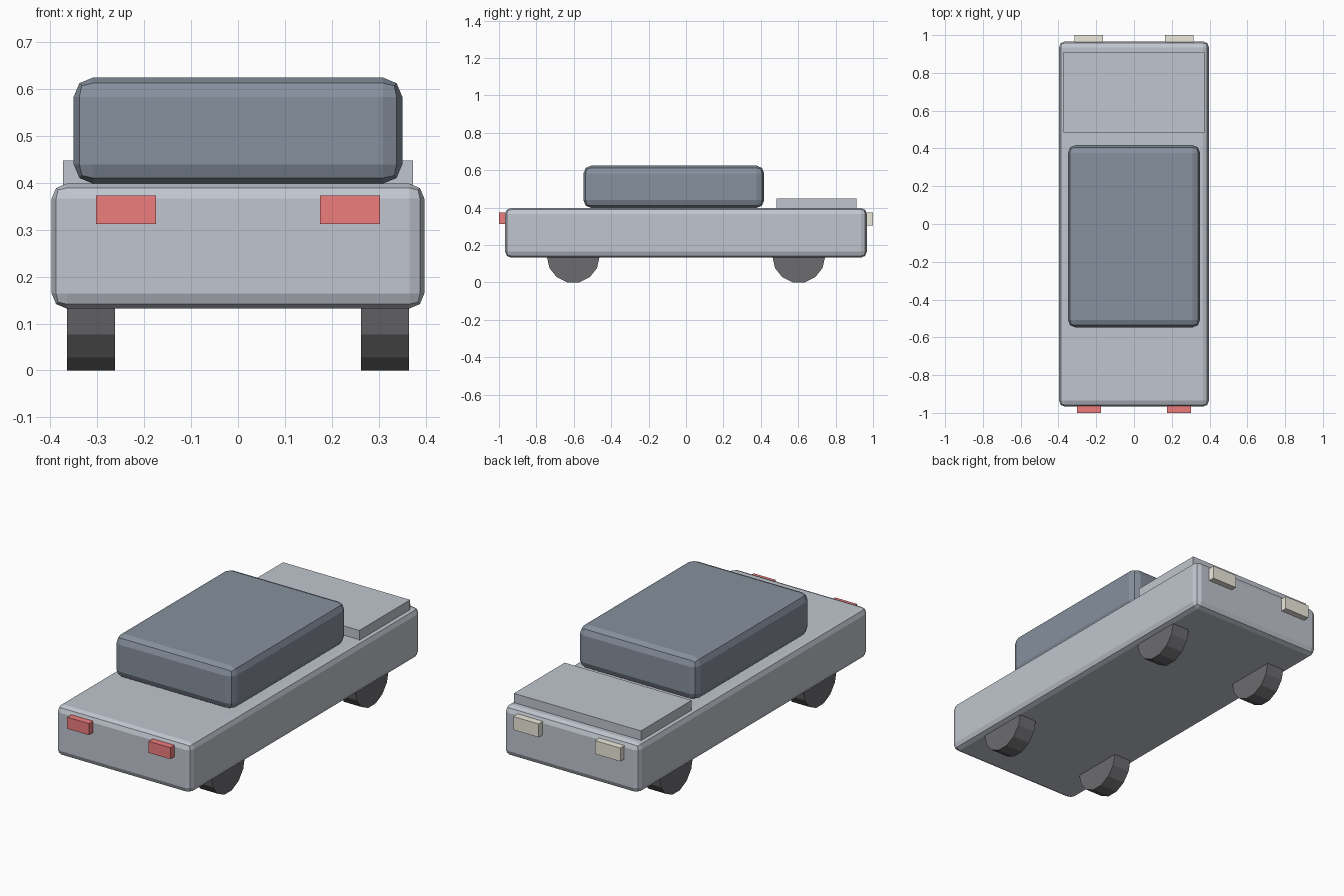
import bpy
import math

if "Cube" in bpy.data.objects:
    bpy.data.objects.remove(bpy.data.objects["Cube"])


def material(name, rgb):
    m = bpy.data.materials.new(name)
    m.diffuse_color = (*rgb, 1)
    m.use_nodes = True
    m.node_tree.nodes["Principled BSDF"].inputs["Base Color"].default_value = m.diffuse_color
    return m


paint = material("paint", (0.53, 0.56, 0.62))
glass = material("dark_glass", (0.24, 0.28, 0.34))
rubber = material("rubber", (0.15, 0.15, 0.16))
red = material("red_lamp", (0.85, 0.2, 0.2))
cream = material("cream_lamp", (0.85, 0.82, 0.72))


def box(name, lo, hi, mat, bevel=0):
    centre = [(a + b) / 2 for a, b in zip(lo, hi)]
    bpy.ops.mesh.primitive_cube_add(size=1, location=centre)
    ob = bpy.context.object
    ob.name = name
    ob.scale = [b - a for a, b in zip(lo, hi)]
    bpy.ops.object.transform_apply(location=False, rotation=False, scale=True)
    ob.data.materials.append(mat)
    if bevel:
        mod = ob.modifiers.new("rounded_edges", 'BEVEL')
        mod.width = bevel
        mod.segments = 2
    return ob


# Body, cabin and raised hood
box("body", (-0.397, -0.967, 0.132), (0.397, 0.967, 0.398), paint, 0.032)
box("cabin", (-0.35, -0.548, 0.398), (0.35, 0.418, 0.624), glass, 0.041)
box("hood", (-0.373, 0.485, 0.39), (0.373, 0.911, 0.447), paint)

# Lamps and wheels on both sides
R = 0.141
for side, s in (("left", -1), ("right", 1)):
    x0, x1 = sorted((s * 0.175, s * 0.303))
    box(f"tail_lamp_{side}", (x0, -1.0, 0.312), (x1, -0.94, 0.373), red)
    x0, x1 = sorted((s * 0.165, s * 0.314))
    box(f"headlamp_{side}", (x0, 0.94, 0.303), (x1, 1.0, 0.374), cream)
    for end, y in (("front", -0.603), ("back", 0.603)):
        bpy.ops.mesh.primitive_cylinder_add(
            vertices=14, radius=R, depth=0.102,
            location=(s * 0.313, y, R * math.cos(math.pi / 14)),
            rotation=(0, math.pi / 2, 0))
        wheel = bpy.context.object
        wheel.name = f"wheel_{end}_{side}"
        wheel.data.materials.append(rubber)
